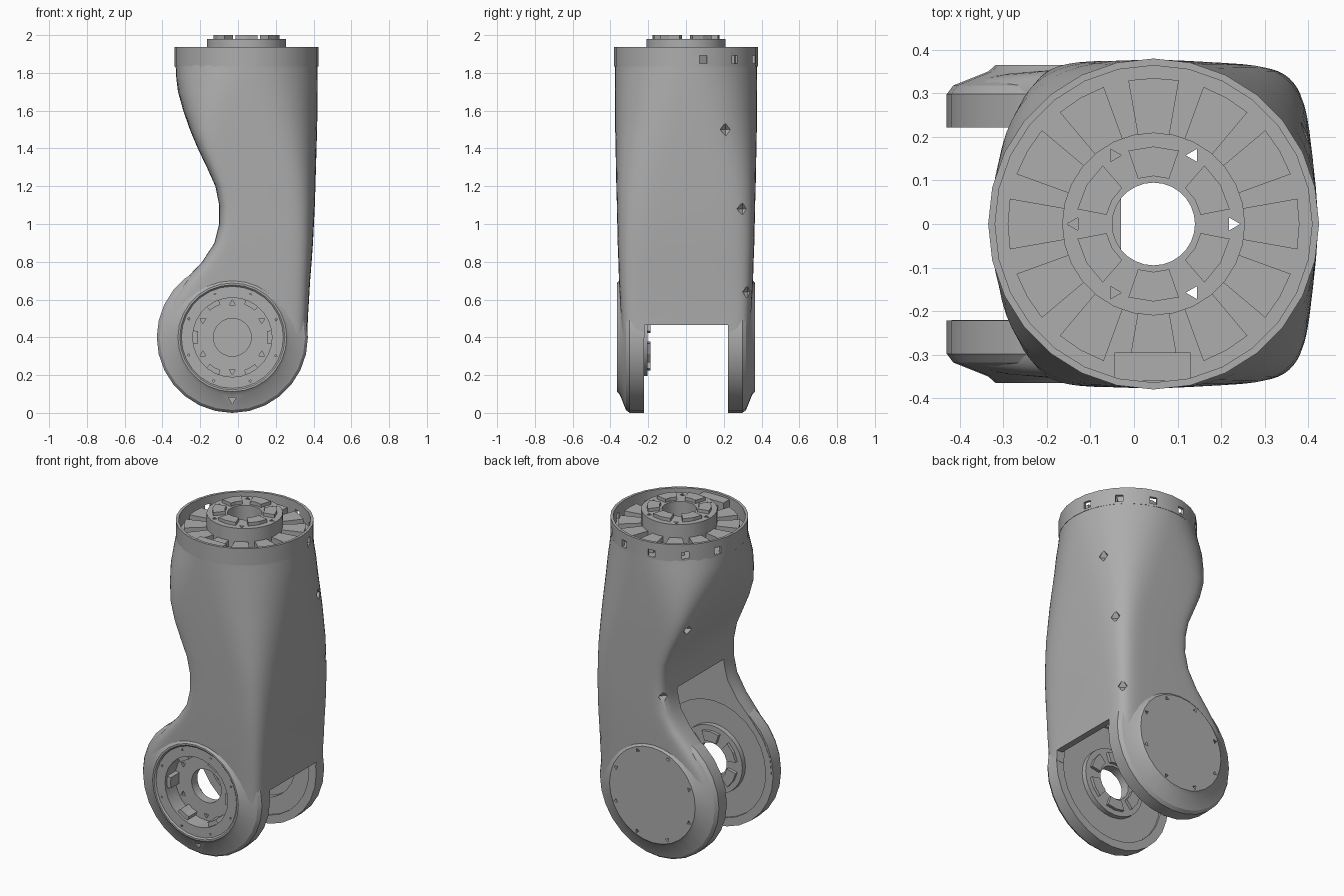
import bpy, bmesh
from math import sin, cos, pi, radians, copysign
from mathutils import Matrix, Vector

if "Cube" in bpy.data.objects:
    bpy.data.objects.remove(bpy.data.objects["Cube"])

grey = bpy.data.materials.new("matte grey")
grey.use_nodes = True
colour = (0.42, 0.42, 0.42, 1)
grey.diffuse_color = colour
grey.node_tree.nodes["Principled BSDF"].inputs["Base Color"].default_value = colour

TOP = Matrix.Translation((0.045, 0, 0))
JOINT = Matrix.Translation((-0.03, 0, 0.4))
FRONT = JOINT @ Matrix.Rotation(pi / 2, 4, 'X')
BACK = JOINT @ Matrix.Rotation(-pi / 2, 4, 'X')


def finish(bm, name, matrix=Matrix()):
    bmesh.ops.remove_doubles(bm, verts=bm.verts, dist=1e-5)
    bmesh.ops.transform(bm, matrix=matrix, verts=bm.verts)
    bmesh.ops.recalc_face_normals(bm, faces=bm.faces)
    mesh = bpy.data.meshes.new(name)
    bm.to_mesh(mesh)
    bm.free()
    mesh.materials.append(grey)
    ob = bpy.data.objects.new(name, mesh)
    bpy.context.scene.collection.objects.link(ob)
    return ob


def skin(bm, rings, closed=False):
    """Bridge rings of points; cap the ends unless the rings form a loop."""
    vs = [[bm.verts.new(p) for p in ring] for ring in rings]
    n = len(vs[0])
    for i in range(len(vs) if closed else len(vs) - 1):
        a, b = vs[i], vs[(i + 1) % len(vs)]
        for j in range(n):
            k = (j + 1) % n
            bm.faces.new((a[j], a[k], b[k], b[j]))
    if not closed:
        bm.faces.new(vs[0][::-1])
        bm.faces.new(vs[-1])


def lathe(name, profile, matrix, sides=28):
    bm = bmesh.new()
    turns = [2 * pi * j / sides for j in range(sides)]
    skin(bm, [[(r * cos(t), r * sin(t), h) for t in turns] for r, h in profile], True)
    return finish(bm, name, matrix)


def wedges(name, r0, r1, half, z0, z1, angles, matrix):
    bm = bmesh.new()
    for a in angles:
        base = [(r, radians(a + d)) for r, d in
                ((r0, -half), (r1, -half), (r1, 0), (r1, half), (r0, half), (r0, 0))]
        skin(bm, [[(r * cos(t), r * sin(t), z) for r, t in base] for z in (z0, z1)])
    return finish(bm, name, matrix)


def box(name, lo, hi):
    bm = bmesh.new()
    lo, hi = Vector(lo), Vector(hi)
    bmesh.ops.create_cube(bm, size=1, matrix=Matrix.Translation((lo + hi) / 2)
                          @ Matrix.Diagonal((*(hi - lo), 1)))
    return finish(bm, name)


def pins(name, radius, reach, z0, z1, count, start, matrix):
    """Triangular screw-hole cutters on a circle."""
    bm = bmesh.new()
    for i in range(count):
        t = 2 * pi * i / count + radians(start)
        c = Vector((reach * cos(t), reach * sin(t), 0))
        skin(bm, [[c + Vector((radius * cos(t + s), radius * sin(t + s), z))
                   for s in (0, 2 * pi / 3, 4 * pi / 3)] for z in (z0, z1)])
    return finish(bm, name, matrix)


def cut(ob, cutter):
    cutter.hide_render = True
    mod = ob.modifiers.new("cut", 'BOOLEAN')
    mod.operation, mod.solver, mod.object = 'DIFFERENCE', 'EXACT', cutter
    bpy.context.view_layer.objects.active = ob
    bpy.ops.object.modifier_apply(modifier=mod.name)
    bpy.data.objects.remove(cutter)


# Curved arm body: z, left x, right x, half depth, left and right squareness
sections = [
    (0.40, -0.42, 0.367, 0.342, 9, 10), (0.50, -0.41, 0.37, 0.346, 9, 9.5),
    (0.60, -0.365, 0.376, 0.35, 9, 9), (0.70, -0.285, 0.382, 0.355, 9, 7.8),
    (0.80, -0.19, 0.39, 0.358, 10, 6.8), (0.90, -0.125, 0.397, 0.362, 10, 5.8),
    (1.00, -0.1, 0.402, 0.364, 10, 5.2), (1.10, -0.1, 0.407, 0.366, 10, 4.6),
    (1.20, -0.12, 0.41, 0.369, 10, 4.1), (1.30, -0.165, 0.413, 0.371, 9.5, 3.6),
    (1.40, -0.213, 0.416, 0.373, 8, 3.2), (1.50, -0.255, 0.419, 0.375, 6, 2.8),
    (1.60, -0.29, 0.421, 0.376, 4, 2.5), (1.70, -0.318, 0.422, 0.377, 2.9, 2.3),
    (1.78, -0.328, 0.422, 0.377, 2.3, 2.1), (1.85, -0.331, 0.421, 0.376, 2, 2)]


def section(z, left, right, depth, n_left, n_right, sides=64):
    ring = []
    for j in range(sides):
        c, s = cos(2 * pi * (j + 0.5) / sides), sin(2 * pi * (j + 0.5) / sides)
        p = 2 / (n_right if c > 0 else n_left)
        ring.append(((left + right) / 2 + (right - left) / 2 * copysign(abs(c) ** p, c),
                     depth * copysign(abs(s) ** p, s), z))
    return ring


bm = bmesh.new()
skin(bm, [section(*s) for s in sections])
body = finish(bm, "arm_body")

# Fork opening, inner cavity, joint bores
cut(body, box("fork_cutter", (-1, -0.22, 0), (0.33, 0.225, 1.02)))
cut(body, box("slot_cutter", (0.2, -0.22, 0), (1, 0.225, 0.465)))
cut(body, box("cavity_cutter", (-0.03, -0.2, 0.9), (0.32, 0.2, 1.78)))
cut(body, lathe("shaft_cutter", [(0, 1.7), (0.2, 1.7), (0.2, 2), (0, 2)], TOP))
cut(body, lathe("joint_cutter", [(0, -0.27), (0.25, -0.27), (0.25, 0.6), (0, 0.6)], FRONT))
cut(body, lathe("recess_cutter", [(0, -0.235), (0.35, -0.235), (0.35, 0.235), (0, 0.235)], FRONT))

# Diamond holes along the rear corners
bm = bmesh.new()
for p in ((0.395, 0.21, 1.5), (0.385, 0.3, 1.08), (0.355, 0.325, 0.64),
          (-0.215, 0.29, 1.42), (-0.09, 0.345, 1.0)):
    bmesh.ops.create_uvsphere(bm, u_segments=4, v_segments=2, radius=0.036,
                              matrix=Matrix.Translation(p))
cut(body, finish(bm, "corner_hole_cutter"))

# Fork feet: open bearing ring in front, closed disc behind
rim = [(0.35, 0.235), (0.35, 0.222), (0.4, 0.222), (0.4, 0.298),
       (0.385, 0.318), (0.305, 0.35), (0.288, 0.365)]
front_foot = lathe("front_foot", [(0.1, 0.235)] + rim + [
    (0.278, 0.365), (0.27, 0.357), (0.21, 0.357), (0.21, 0.26), (0.1, 0.26)], FRONT)
back_foot = lathe("back_foot", [(0, 0.27), (0.25, 0.27), (0.25, 0.235)] + rim + [(0, 0.365)], BACK)
cut(front_foot, pins("front_screw_cutter", 0.008, 0.25, 0.33, 0.4, 8, 22, FRONT))
cut(front_foot, pins("bearing_screw_cutter", 0.018, 0.18, 0.24, 0.4, 6, 30, FRONT))
cut(front_foot, pins("lower_screw_cutter", 0.024, 0.33, 0.3, 0.4, 1, -90, FRONT))
cut(back_foot, pins("back_screw_cutter", 0.014, 0.265, 0.35, 0.4, 8, 22, BACK))

# Inner boss and lugs of the bearing
sixths = [30 + 60 * i for i in range(6)]
boss = lathe("inner_boss", [(0.1, 0.205), (0.205, 0.205), (0.205, 0.245), (0.1, 0.245)], FRONT)
wedges("inner_boss_lugs", 0.115, 0.175, 19, 0.187, 0.21, sixths, FRONT)
wedges("bearing_lugs", 0.185, 0.215, 10, 0.255, 0.34, [60 * i for i in range(6)], FRONT)

# Top flange
flange = lathe("top_flange", [(0.364, 1.835), (0.38, 1.835), (0.38, 1.937), (0.364, 1.937)], TOP)
bm = bmesh.new()
for i in range(6):
    spin = TOP @ Matrix.Rotation(radians(14 + 29 * i), 4, 'Z')
    bmesh.ops.create_cube(bm, size=0.042, matrix=spin @ Matrix.Translation((0.38, 0, 1.87)))
cut(flange, finish(bm, "flange_slot_cutter"))
wedges("flange_blocks", 0.205, 0.335, 10, 1.84, 1.9, [30 * i for i in range(12)], TOP)
box("flange_tab", (-0.045, -0.36, 1.84), (0.13, -0.295, 1.925))

# Top hub with lugs and through holes
hub = lathe("top_hub", [(0.095, 1.8), (0.21, 1.8), (0.21, 1.98), (0.095, 1.98)], TOP)
cut(hub, pins("hub_screw_cutter", 0.017, 0.182, 1.7, 2.1, 6, 0, TOP))
wedges("top_hub_lugs", 0.11, 0.178, 19, 1.97, 2.0, sixths, TOP)

# Shading: smooth curves, crisp edges
bpy.ops.object.select_all(action='DESELECT')
for ob in (body, front_foot, back_foot, boss, flange, hub):
    ob.select_set(True)
    bpy.context.view_layer.objects.active = ob
bpy.ops.object.shade_smooth_by_angle(angle=radians(30))
